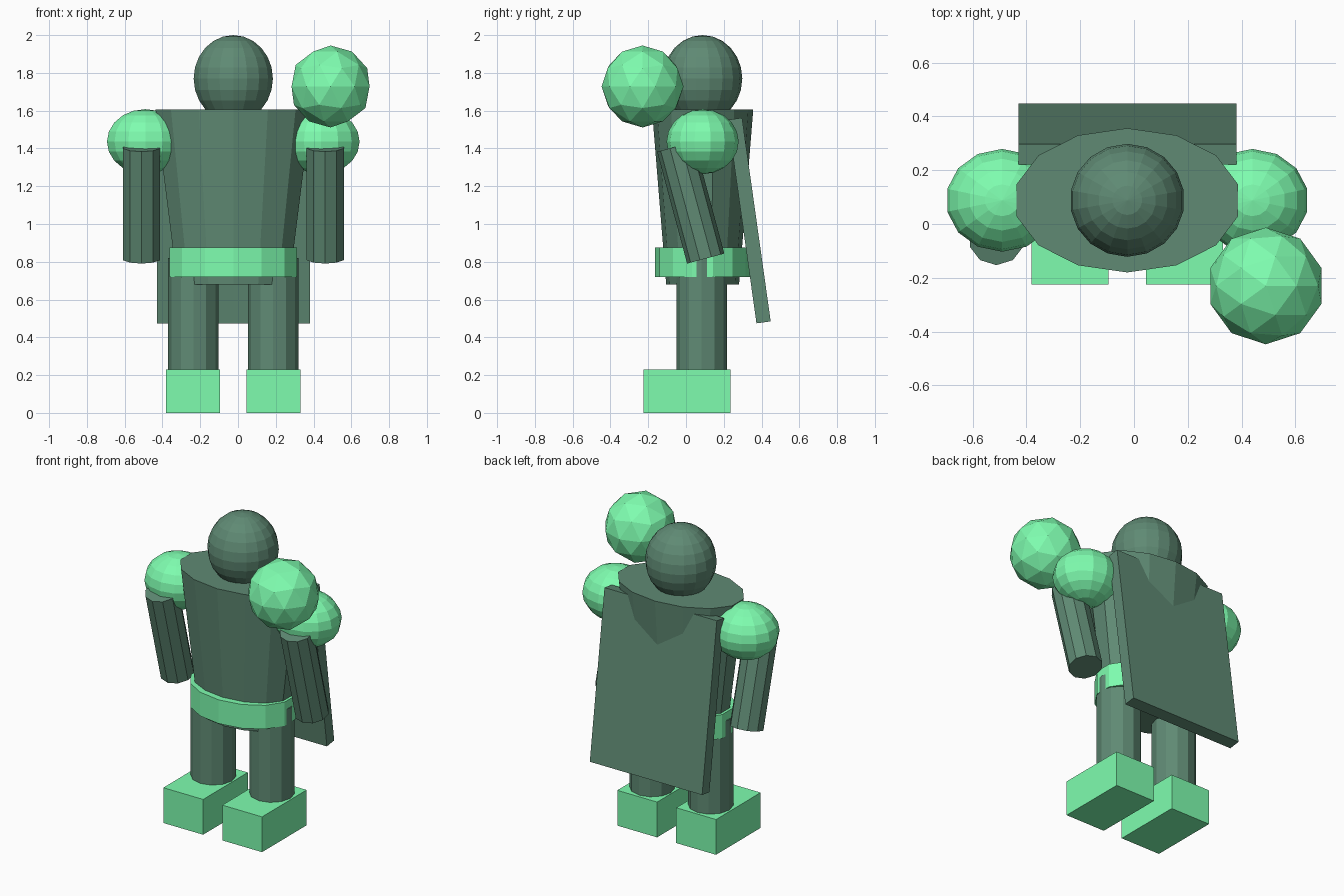
import bpy, bmesh
from math import radians
from mathutils import Matrix, Vector, Euler

if "Cube" in bpy.data.objects:
    bpy.data.objects.remove(bpy.data.objects["Cube"])

CX, CY = -0.025, 0.088  # body axis


def material(name, rgb):
    m = bpy.data.materials.new(name)
    m.diffuse_color = (*rgb, 1)
    m.use_nodes = True
    m.node_tree.nodes["Principled BSDF"].inputs["Base Color"].default_value = m.diffuse_color
    return m


DARK = material("dark_green", (0.115, 0.255, 0.175))
LIGHT = material("light_green", (0.21, 0.98, 0.43))


def finish(name, bm, loc, mat, scale=(1, 1, 1), tilt=0):
    bm.transform(Matrix.LocRotScale(Vector(loc), Euler((radians(tilt), 0, 0)), Vector(scale)))
    me = bpy.data.meshes.new(name)
    bm.to_mesh(me)
    bm.free()
    me.materials.append(mat)
    ob = bpy.data.objects.new(name, me)
    bpy.context.collection.objects.link(ob)
    return ob


def box(name, loc, size, mat, tilt=0):
    bm = bmesh.new()
    bmesh.ops.create_cube(bm, size=1)
    return finish(name, bm, loc, mat, size, tilt)


def tube(name, loc, rx, ry, h, sides, mat, taper=1, tilt=0):
    # taper = bottom size relative to the top
    bm = bmesh.new()
    bmesh.ops.create_cone(bm, cap_ends=True, segments=sides, radius1=taper, radius2=1, depth=h)
    return finish(name, bm, loc, mat, (rx, ry, 1), tilt)


def ball(name, loc, scale, seg, rings, mat):
    bm = bmesh.new()
    bmesh.ops.create_uvsphere(bm, u_segments=seg, v_segments=rings, radius=1)
    return finish(name, bm, loc, mat, scale)


# Head, torso and belt
ball("head", (CX, CY, 1.77), (0.213, 0.21, 0.23), 18, 12, DARK)
tube("torso", (CX, CY, 1.1425), 0.422, 0.268, 0.925, 14, DARK, taper=0.72)
tube("belt", (CX, CY, 0.797), 0.346, 0.252, 0.155, 14, LIGHT)

# Paired limbs
for side, s in (("left", -1), ("right", 1)):
    ball(f"{side}_shoulder", (CX + s * 0.465, CY, 1.436), (0.209, 0.191, 0.172), 14, 10, LIGHT)
    tube(f"{side}_arm", (CX + s * 0.486, 0.025, 1.113), 0.104, 0.102, 0.613, 10, DARK, tilt=15)
    tube(f"{side}_leg", (CX + s * 0.211, 0.083, 0.51), 0.134, 0.134, 0.62, 12, DARK)
    box(f"{side}_boot", (CX + s * 0.2125, 0.005, 0.115), (0.287, 0.46, 0.23), LIGHT)

# Sloping cape behind
box("cape", (CX, 0.335, 1.018), (0.81, 0.076, 1.088), DARK, tilt=8)

# Floating orb
bm = bmesh.new()
bmesh.ops.create_icosphere(bm, subdivisions=2, radius=0.217)
finish("orb", bm, (0.49, -0.23, 1.728), LIGHT)
